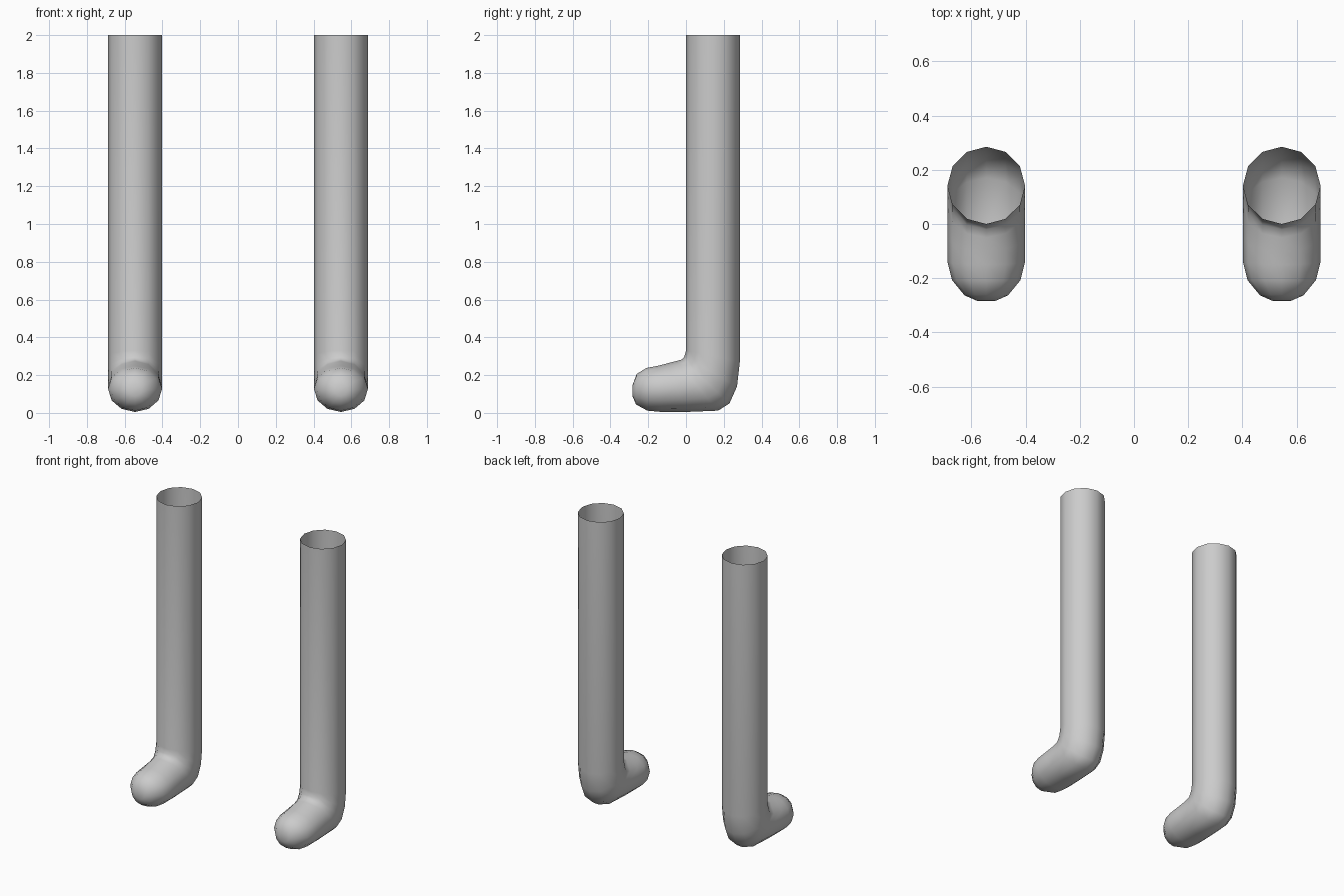
import bpy, bmesh, math

if "Cube" in bpy.data.objects:
    bpy.data.objects.remove(bpy.data.objects["Cube"])

SIDES = 12
LEG_X = 0.545

grey = bpy.data.materials.new("light_grey")
grey.diffuse_color = (0.6, 0.6, 0.6, 1)
grey.use_nodes = True
grey.node_tree.nodes["Principled BSDF"].inputs["Base Color"].default_value = grey.diffuse_color

# Cross-sections from leg top to toe:
# front/top edge (y, z), back/sole edge (y, z), half width
RINGS = [
    ((0.00, 2.00), (0.285, 2.00), 0.143),
    ((0.00, 0.33), (0.285, 0.27), 0.143),
    ((-0.008, 0.30), (0.27, 0.14), 0.143),
    ((-0.02, 0.283), (0.23, 0.05), 0.143),
    ((-0.05, 0.275), (0.17, 0.012), 0.143),
    ((-0.10, 0.262), (0.00, 0.005), 0.143),
    ((-0.15, 0.249), (-0.13, 0.005), 0.143),
    ((-0.21, 0.238), (-0.205, 0.012), 0.126),
    ((-0.262, 0.205), (-0.265, 0.045), 0.08),
    ((-0.282, 0.15), (-0.284, 0.09), 0.035),
]


def make_leg(name, x0):
    bm = bmesh.new()
    loops = []
    for (y1, z1), (y2, z2), w in RINGS:
        loop = []
        for i in range(SIDES):
            a = 2 * math.pi * i / SIDES
            t = (1 - math.cos(a)) / 2
            loop.append(bm.verts.new((w * math.sin(a),
                                      y1 + (y2 - y1) * t,
                                      z1 + (z2 - z1) * t)))
        loops.append(loop)
    for a, b in zip(loops, loops[1:]):
        for i in range(SIDES):
            j = (i + 1) % SIDES
            bm.faces.new((a[i], a[j], b[j], b[i]))
    # closed toe tip, open leg top
    bm.faces.new(loops[-1])
    bmesh.ops.recalc_face_normals(bm, faces=bm.faces)
    # make the open shell face outward
    if sum(f.normal.x * f.calc_center_median().x for f in bm.faces) < 0:
        bmesh.ops.reverse_faces(bm, faces=bm.faces)
    for f in bm.faces:
        f.smooth = True
    me = bpy.data.meshes.new(name)
    bm.to_mesh(me)
    bm.free()
    me.materials.append(grey)
    ob = bpy.data.objects.new(name, me)
    ob.location.x = x0
    bpy.context.collection.objects.link(ob)


make_leg("left_leg", LEG_X)
make_leg("right_leg", -LEG_X)
